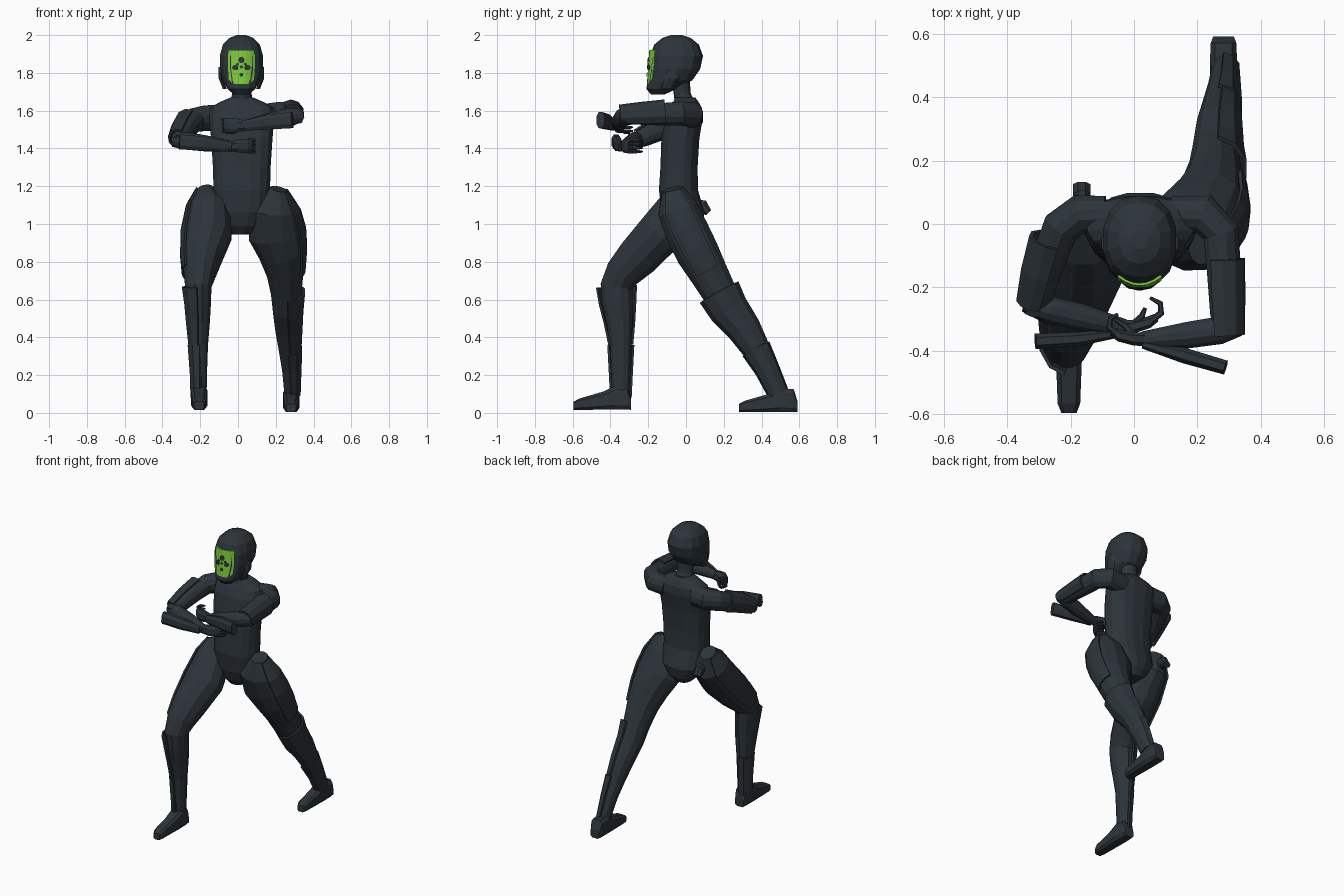
import bpy, bmesh, math
from mathutils import Vector

def material(name, rgb):
    m = bpy.data.materials.new(name)
    m.diffuse_color = (*rgb, 1)
    return m

DARK = material("dark slate", (0.026, 0.035, 0.043))
GREEN = material("bright green", (0.21, 0.61, 0.05))
X, Y, Z = Vector((1, 0, 0)), Vector((0, 1, 0)), Vector((0, 0, 1))

def make(name, bm, mat=DARK):
    bmesh.ops.recalc_face_normals(bm, faces=bm.faces)
    me = bpy.data.meshes.new(name)
    bm.to_mesh(me)
    bm.free()
    me.materials.append(mat)
    ob = bpy.data.objects.new(name, me)
    bpy.context.collection.objects.link(ob)
    return ob

def ring_points(rings, i, ref, axis, angles, power=2.0, grow=1.0):
    """Superellipse section around ring i = (x, y, z, half_a, half_b)."""
    x, y, z, a, b = rings[i]
    p, q = rings[max(i - 1, 0)], rings[min(i + 1, len(rings) - 1)]
    t = axis or (Vector(q[:3]) - Vector(p[:3])).normalized()
    u = (ref - ref.dot(t) * t).normalized()
    v = t.cross(u)
    out = []
    for k in angles:
        c, s = math.cos(k), math.sin(k)
        c = math.copysign(abs(c) ** (2 / power), c) * a * grow
        s = math.copysign(abs(s) ** (2 / power), s) * b * grow
        out.append(Vector((x, y, z)) + u * c + v * s)
    return out

def loft(name, rings, ref=X, axis=None, n=12, power=2.0):
    """Closed tube through the rings."""
    bm = bmesh.new()
    ang = [2 * math.pi * (k + 0.5) / n for k in range(n)]
    rows = [[bm.verts.new(p) for p in ring_points(rings, i, ref, axis, ang, power)]
            for i in range(len(rings))]
    for r, s in zip(rows, rows[1:]):
        for k in range(n):
            bm.faces.new((r[k], r[(k + 1) % n], s[(k + 1) % n], s[k]))
    bm.faces.new(rows[0])
    bm.faces.new(rows[-1])
    return make(name, bm)

def plate(name, rings, mid, span, grow, ref=X, steps=5, thick=0.012):
    """Armour shell over part of a limb; grow goes from first to last ring."""
    bm = bmesh.new()
    ang = [math.radians(mid - span / 2 + span * k / steps) for k in range(steps + 1)]
    last = len(rings) - 1
    rows = []
    for i in range(last + 1):
        g = grow[0] + (grow[1] - grow[0]) * i / last
        rows.append([bm.verts.new(p) for p in ring_points(rings, i, ref, None, ang, 2, g)])
    for r, s in zip(rows, rows[1:]):
        for k in range(steps):
            bm.faces.new((r[k], r[k + 1], s[k + 1], s[k]))
    ob = make(name, bm)
    mod = ob.modifiers.new("thickness", "SOLIDIFY")
    mod.thickness = thick
    mod.offset = 0
    return ob

# Torso with pelvis and sloping shoulders, and neck
loft("torso", [(.015, -.01, .945, .05, .06), (.018, -.01, .99, .1, .095), (.02, -.015, 1.06, .145, .115),
               (.02, -.04, 1.18, .152, .105), (.02, -.037, 1.3, .155, .1), (.02, -.03, 1.45, .165, .102),
               (.02, -.01, 1.56, .175, .1), (.02, .0, 1.615, .17, .085), (.02, .0, 1.645, .12, .068),
               (.02, -.005, 1.67, .06, .055)],
     axis=Z, n=16, power=2.5)
loft("neck", [(.02, 0, 1.63, .065, .06), (.02, -.02, 1.69, .053, .047), (.02, -.03, 1.78, .055, .05)], axis=Z)

# Helmet
HX = .018
loft("helmet", [(HX, -.15, 1.685, .04, .035), (HX, -.13, 1.715, .075, .08), (HX, -.085, 1.76, .1, .118),
                (HX, -.06, 1.82, .117, .135), (HX, -.05, 1.89, .117, .14), (HX, -.05, 1.95, .1, .118),
                (HX, -.05, 1.985, .065, .075), (HX, -.05, 2.0, .025, .03)], axis=Z, n=14, power=2.3)
for s in (-1, 1):
    cx = HX + s * .108
    loft("cheek_guard", [(cx - s * .02, -.1, 1.715, .012, .03), (cx, -.075, 1.77, .014, .04),
                         (cx + s * .004, -.06, 1.83, .01, .03)], axis=Z, n=6)

# Green curved visor
def visor_y(dx, z):
    return -.206 + .07 * (z - 1.755) + .028 * (dx / .07) ** 2

bm = bmesh.new()
rows = [[bm.verts.new((HX + w * k / 3, visor_y(w * k / 3, z), z)) for k in range(-3, 4)]
        for z, w in ((1.742, .045), (1.765, .067), (1.84, .072), (1.922, .07))]
for r, s in zip(rows, rows[1:]):
    for k in range(6):
        bm.faces.new((r[k], r[k + 1], s[k + 1], s[k]))
visor = make("visor", bm, GREEN)
visor.modifiers.new("thickness", "SOLIDIFY").thickness = .008

# Dark spots following the visor curve
bm = bmesh.new()
for dx, z, r in ((0, 1.868, .018), (-.033, 1.828, .016), (.033, 1.828, .016), (0, 1.832, .009),
                 (0, 1.79, .011), (-.022, 1.846, .007), (.022, 1.846, .007)):
    ring = []
    for k in range(6):
        px, pz = dx + r * math.cos(k * math.pi / 3), z + r * math.sin(k * math.pi / 3)
        ring.append(bm.verts.new((HX + px, visor_y(px, pz) - .004, pz)))
    bm.faces.new(ring)
spots = make("visor_spots", bm)
mod = spots.modifiers.new("thickness", "SOLIDIFY")
mod.thickness, mod.offset = .003, 0

# Legs: right one steps forward, left one stretches back
legs = {
    "right": ([(-.175, .01, 1.185, .045, .06), (-.155, -.03, 1.09, .11, .12), (-.16, -.14, .95, .132, .125),
               (-.19, -.255, .825, .108, .115), (-.203, -.335, .74, .088, .097), (-.21, -.368, .67, .072, .088),
               (-.207, -.362, .58, .066, .083), (-.207, -.352, .48, .06, .072), (-.207, -.345, .36, .05, .058),
               (-.205, -.345, .2, .042, .052), (-.205, -.345, .08, .04, .048)], 180),
    "left": ([(.215, -.07, 1.185, .045, .06), (.19, -.045, 1.08, .13, .11), (.2, .01, .95, .15, .12),
              (.233, .06, .85, .126, .118), (.25, .12, .74, .1, .105), (.255, .175, .64, .083, .095),
              (.258, .225, .55, .076, .09), (.264, .31, .44, .068, .078), (.272, .37, .34, .058, .066),
              (.28, .43, .23, .048, .055), (.285, .49, .1, .04, .048)], 0),
}
for side, (r, out) in legs.items():
    loft(side + "_leg", r, n=12)
    plate(side + "_thigh_plate", r[0:5], out, 70, (1.08, 1.03))
    plate(side + "_shin_guard", r[5:9], out, 170, (1.18, 1.05))
    plate(side + "_ankle_cuff", r[8:11], out, 190, (1.14, 1.08))
# Rear tip of the hip armour
loft("right_hip_tab", [(-.16, .03, 1.1, .02, .035), (-.165, .09, 1.09, .03, .04), (-.165, .12, 1.06, .03, .02)], n=8)

# Feet, built from toe to heel
def foot(name, x, toe, base, length):
    rows = ((0, .045, .025), (.03, .062, .037), (.16, .1, .042), (.22, .13, .045), (.29, .125, .042), (.31, .06, .034))
    loft(name, [(x, toe + d * length / .31, base + h / 2, a, h / 2) for d, h, a in rows],
         axis=Y, n=8, power=4)

foot("right_foot", -.205, -.595, .015, .305)
foot("left_foot", .282, .28, .003, .31)

# Arms folded in front of the chest in a guard pose
loft("left_upper_arm", [(.12, .03, 1.57, .065, .06), (.22, .03, 1.58, .068, .065), (.275, -.03, 1.585, .065, .06),
                        (.283, -.15, 1.58, .06, .055), (.288, -.28, 1.575, .05, .05), (.292, -.345, 1.568, .04, .04)], ref=Z)
loft("right_upper_arm", [(-.09, .03, 1.565, .07, .06), (-.17, .03, 1.56, .07, .065), (-.23, -.01, 1.55, .065, .06),
                         (-.265, -.1, 1.515, .06, .056), (-.3, -.22, 1.46, .05, .048), (-.313, -.28, 1.435, .038, .038)], ref=Z)
loft("left_forearm", [(.335, -.325, 1.575, .038, .028), (.27, -.335, 1.565, .05, .045),
                      (.17, -.35, 1.545, .045, .043), (.03, -.365, 1.52, .028, .028)], ref=Z)
loft("right_forearm", [(-.345, -.25, 1.445, .038, .028), (-.27, -.27, 1.44, .048, .045),
                       (-.16, -.295, 1.425, .043, .043), (-.03, -.327, 1.41, .028, .028)], ref=Z)
plate("left_arm_plate", [(.28, -.11, 1.585, .06, .057), (.283, -.23, 1.578, .057, .057), (.288, -.35, 1.572, .05, .052)],
      -50, 170, (1.14, 1.08), ref=Z)
plate("right_arm_plate", [(-.262, -.05, 1.54, .06, .056), (-.29, -.15, 1.5, .056, .055), (-.315, -.25, 1.45, .048, .048)],
      60, 170, (1.16, 1.08), ref=Z)

# Forearm guards that stand off toward the elbow
loft("left_forearm_guard", [(.288, -.452, 1.55, .045, .024), (.16, -.415, 1.54, .042, .026),
                            (.03, -.38, 1.52, .028, .014)], ref=Z, n=8, power=2.5)
loft("right_forearm_guard", [(-.31, -.37, 1.435, .042, .026), (-.18, -.363, 1.425, .04, .024),
                             (-.05, -.345, 1.41, .028, .014)], ref=Z, n=8, power=2.5)

# Hands with curled fingers
loft("left_hand", [(.04, -.363, 1.52, .026, .024), (0, -.362, 1.522, .038, .022), (-.045, -.352, 1.522, .042, .02),
                   (-.07, -.338, 1.522, .034, .014)], ref=Z, n=8, power=2.5)
loft("right_hand", [(-.04, -.325, 1.41, .026, .024), (0, -.323, 1.413, .036, .022), (.045, -.31, 1.413, .04, .02),
                    (.07, -.295, 1.413, .034, .014)], ref=Z, n=8, power=2.5)
for i in range(4):
    h = .02 * (i - 1.5)
    fingers = {"left_finger": (1.522, ((-.055, -.345), (-.078, -.325), (-.074, -.297), (-.05, -.284))),
               "right_finger": (1.413, ((.055, -.305), (.085, -.28), (.083, -.25), (.05, -.232)))}
    for name, (z, path) in fingers.items():
        loft(name, [(x, y, z + h, r, r) for (x, y), r in zip(path, (.011, .011, .009, .005))], ref=Z, n=6)
loft("left_thumb", [(.0, -.35, 1.5, .012, .012), (-.03, -.32, 1.485, .01, .01), (-.06, -.3, 1.48, .006, .006)], ref=Z, n=6)
loft("right_thumb", [(0, -.315, 1.43, .012, .012), (.025, -.29, 1.44, .01, .01), (.035, -.265, 1.445, .006, .006)], ref=Z, n=6)
